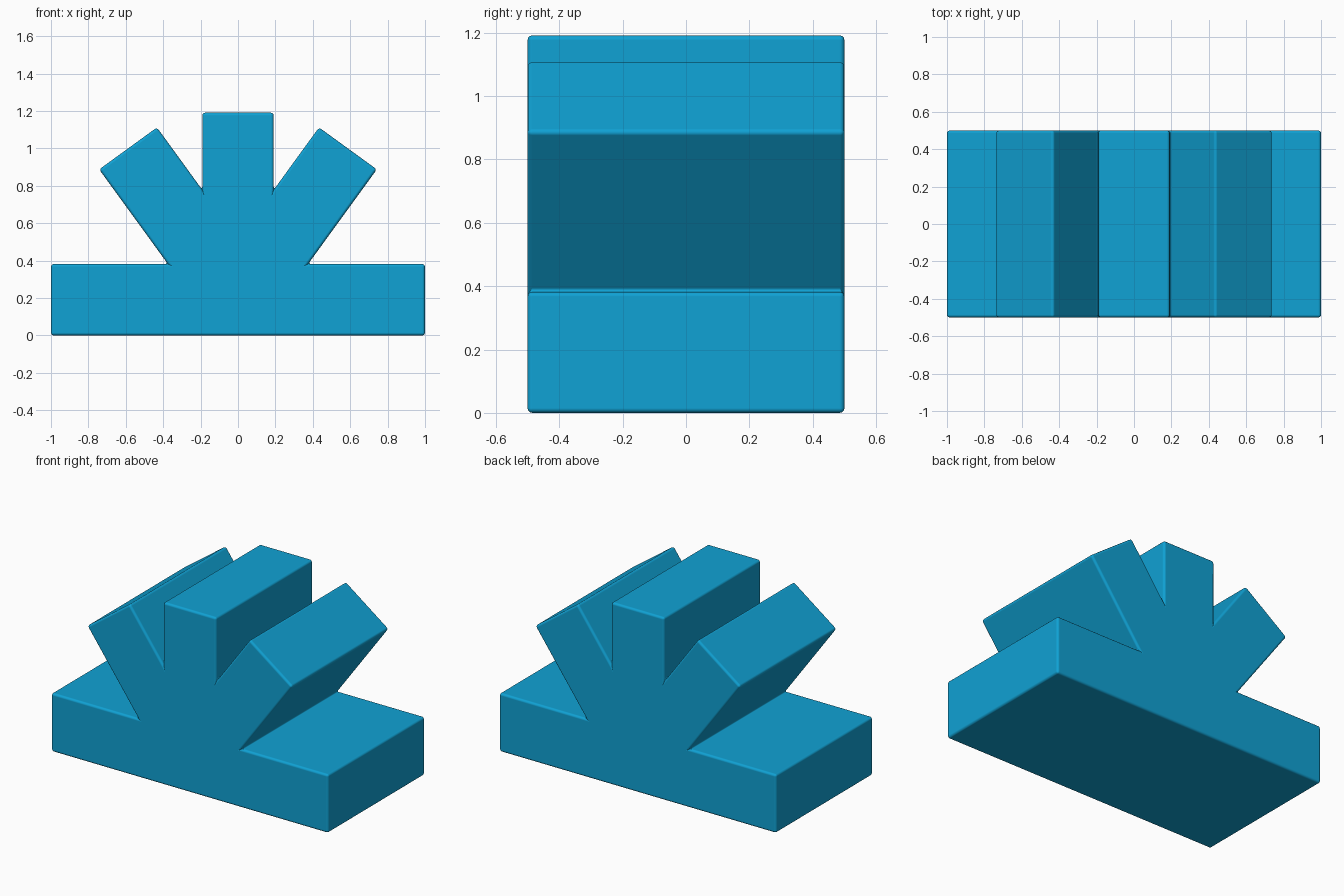
import bpy, bmesh
from math import sin, cos, tan, radians

if "Cube" in bpy.data.objects:
    bpy.data.objects.remove(bpy.data.objects["Cube"])

HALF = 0.191          # half thickness of every bar
DEPTH = 0.5           # half depth along y
A = radians(36)       # tilt of the slanted arms
s, c = sin(A), cos(A)


def tip(side):
    """Corner of the slanted arm's end (side +1 outer, -1 inner)."""
    return (s + side * HALF * c, HALF + c - side * HALF * s)


outer, inner = tip(1), tip(-1)
low_valley = (outer[0] - (outer[1] - 2 * HALF) * tan(A), 2 * HALF)
high_valley = (HALF, inner[1] - (inner[0] - HALF) / tan(A))

# Right half of the profile, mirrored to the left
right = [(1, 0), (1, 2 * HALF), low_valley, outer, inner,
         high_valley, (HALF, 1 + HALF)]
profile = right + [(-x, z) for x, z in reversed(right)]

# Extrude the fan-shaped profile through the depth
bm = bmesh.new()
face = bm.faces.new([bm.verts.new((x, -DEPTH, z)) for x, z in profile])
ext = bmesh.ops.extrude_face_region(bm, geom=[face])
moved = [g for g in ext["geom"] if isinstance(g, bmesh.types.BMVert)]
bmesh.ops.translate(bm, verts=moved, vec=(0, 2 * DEPTH, 0))
bmesh.ops.recalc_face_normals(bm, faces=bm.faces)
mesh = bpy.data.meshes.new("fan_block")
bm.to_mesh(mesh)
bm.free()
block = bpy.data.objects.new("fan_block", mesh)
bpy.context.collection.objects.link(block)

# Small rounded edges
bevel = block.modifiers.new("rounded_edges", "BEVEL")
bevel.width = 0.015
bevel.segments = 3
bevel.limit_method = "ANGLE"
bevel.harden_normals = True
mesh.shade_smooth()

# Blue finish
mat = bpy.data.materials.new("blue")
mat.diffuse_color = (0.005, 0.36, 0.66, 1)
mat.use_nodes = True
mat.node_tree.nodes["Principled BSDF"].inputs["Base Color"].default_value = mat.diffuse_color
mesh.materials.append(mat)
